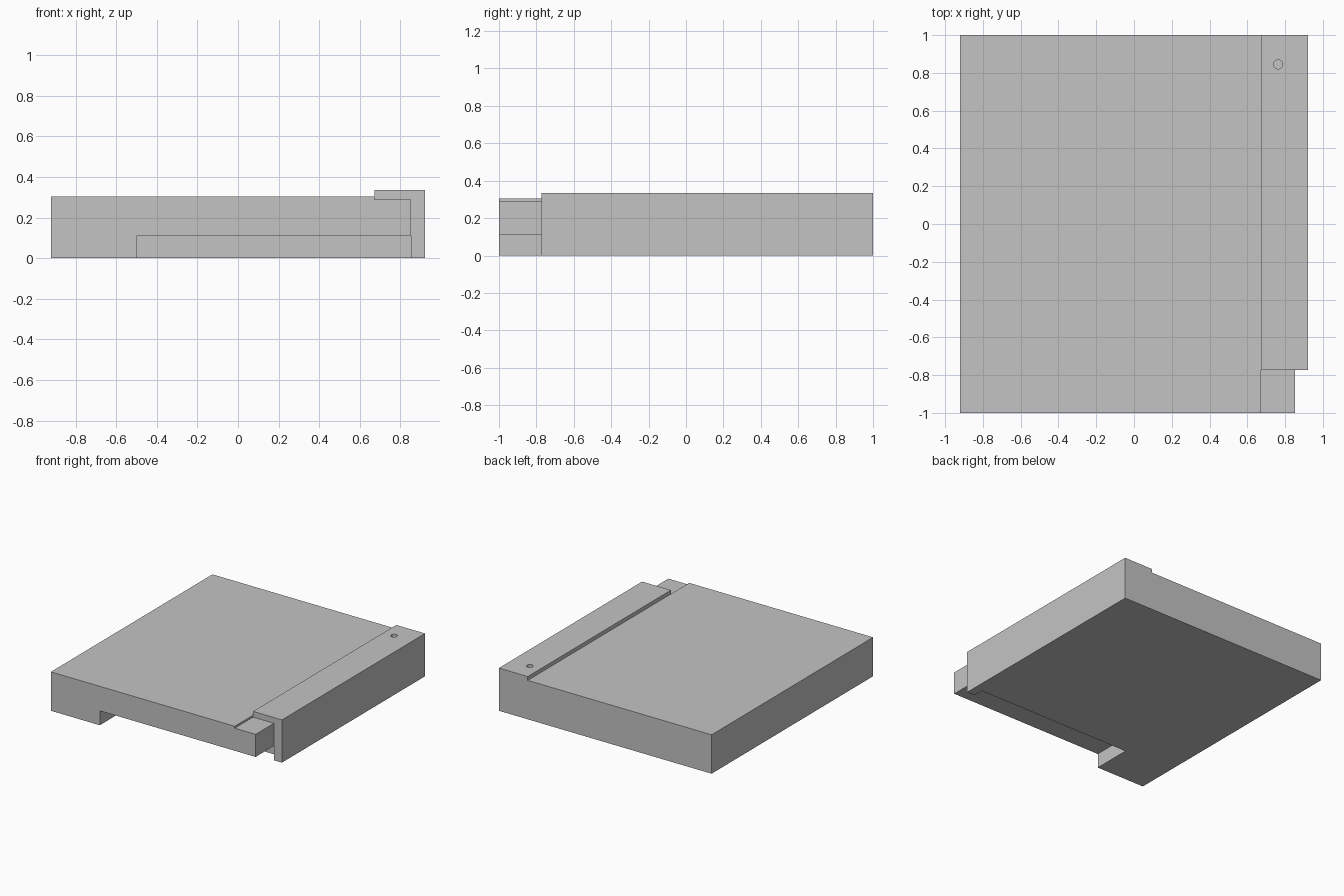
import bpy, bmesh

old = bpy.data.objects.get("Cube")
if old:
    bpy.data.objects.remove(old, do_unlink=True)

grey = bpy.data.materials.new("plain grey")
grey.use_nodes = True
COLOUR = (0.55, 0.55, 0.55, 1)
grey.diffuse_color = COLOUR
grey.node_tree.nodes["Principled BSDF"].inputs["Base Color"].default_value = COLOUR


def finish(name, bm):
    bmesh.ops.recalc_face_normals(bm, faces=bm.faces)
    mesh = bpy.data.meshes.new(name)
    bm.to_mesh(mesh)
    bm.free()
    mesh.materials.append(grey)
    obj = bpy.data.objects.new(name, mesh)
    bpy.context.collection.objects.link(obj)
    return obj


def extrude_profile(name, profile, y0, y1):
    """Solid made by sweeping an (x, z) outline along y."""
    bm = bmesh.new()
    face = bm.faces.new([bm.verts.new((x, y0, z)) for x, z in profile])
    side = bmesh.ops.extrude_face_region(bm, geom=[face])
    verts = [v for v in side["geom"] if isinstance(v, bmesh.types.BMVert)]
    bmesh.ops.translate(bm, vec=(0, y1 - y0, 0), verts=verts)
    return finish(name, bm)


W, WALL, LIP = 0.922, 0.853, 0.672      # half width, inner wall face, lip edge
DECK, SEAT, TOP = 0.305, 0.29, 0.335    # deck, lowered ledge, lip top
LIP_FRONT, NOTCH_BACK = -0.773, -0.69

# Slab with the raised lip along its left side
slab = extrude_profile("slab_with_lip", [
    (-W, 0), (W, 0), (W, TOP), (LIP, TOP), (LIP, DECK), (-W, DECK)], -1, 1)

# Front end of the lip and side wall stepped back
lip_cutter = extrude_profile("lip_end_cutter", [
    (WALL, -0.1), (1.1, -0.1), (1.1, 0.5), (LIP, 0.5), (LIP, SEAT), (WALL, SEAT)],
    -1.1, LIP_FRONT)

# Recess under the front edge
notch_cutter = extrude_profile("underside_notch_cutter", [
    (-0.498, -0.1), (WALL, -0.1), (WALL, 0.113), (-0.498, 0.113)], -1.1, NOTCH_BACK)

# Small blind hole in the lip
bm = bmesh.new()
bmesh.ops.create_cone(bm, cap_ends=True, segments=24, radius1=0.024, radius2=0.024, depth=0.2)
hole_cutter = finish("pin_hole_cutter", bm)
hole_cutter.location = (0.763, 0.845, TOP + 0.02)

for cutter in (lip_cutter, notch_cutter, hole_cutter):
    cutter.hide_render = True
    cutter.hide_viewport = True
    cut = slab.modifiers.new(cutter.name, 'BOOLEAN')
    cut.operation = 'DIFFERENCE'
    cut.solver = 'EXACT'
    cut.object = cutter
